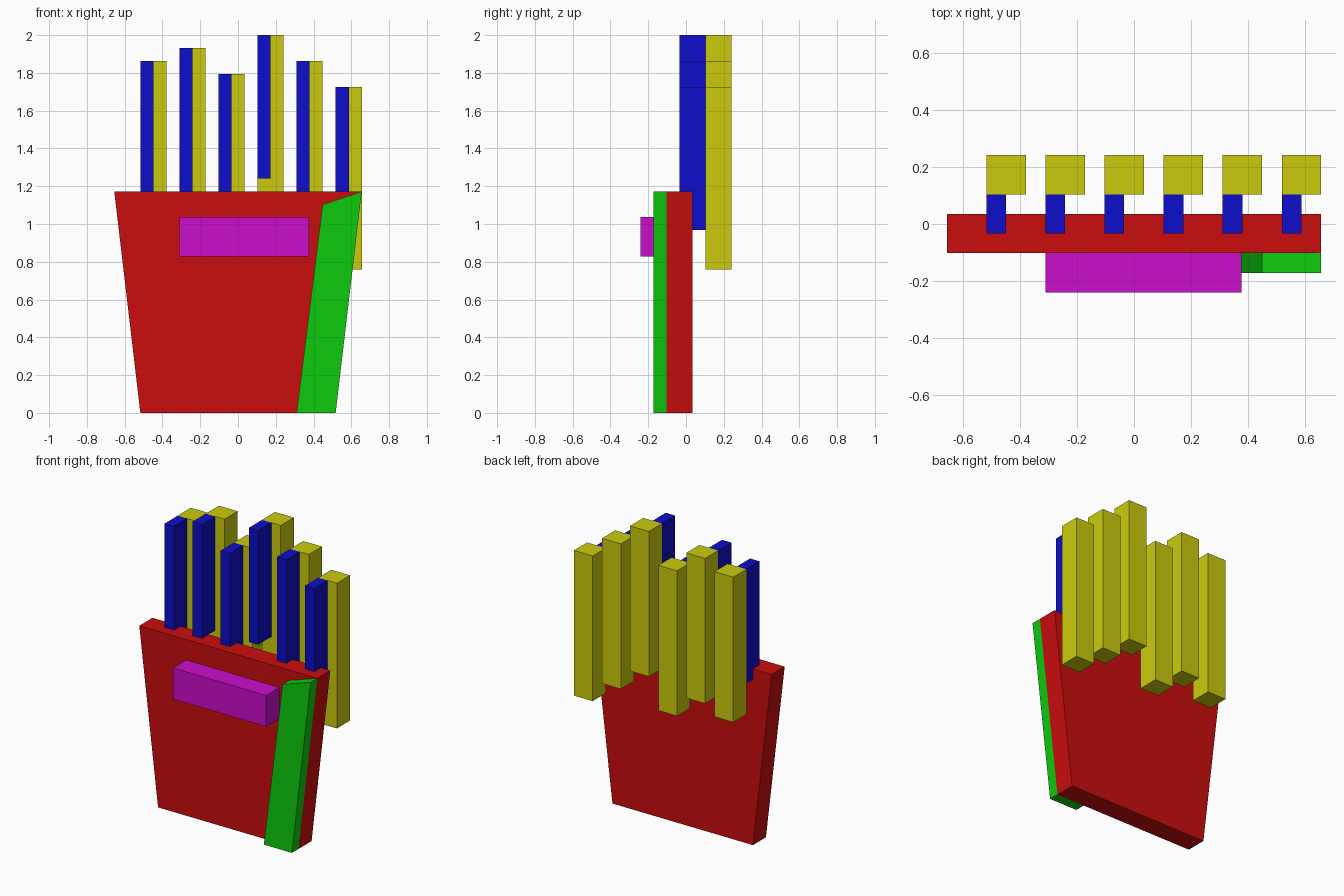
import bpy
import bmesh

if "Cube" in bpy.data.objects:
    bpy.data.objects.remove(bpy.data.objects["Cube"])


def material(name, rgb):
    m = bpy.data.materials.new(name)
    m.diffuse_color = (*rgb, 1.0)
    m.use_nodes = True
    m.node_tree.nodes["Principled BSDF"].inputs["Base Color"].default_value = m.diffuse_color
    return m


RED = material("red", (0.6, 0.004, 0.004))
GREEN = material("green", (0.004, 0.6, 0.004))
MAGENTA = material("magenta", (0.6, 0.004, 0.6))
YELLOW = material("yellow", (0.6, 0.6, 0.004))
BLUE = material("blue", (0.004, 0.004, 0.6))


def slab(name, profile, y0, y1, mat):
    """Extrude an x-z outline from y0 to y1."""
    bm = bmesh.new()
    face = bm.faces.new([bm.verts.new((x, y0, z)) for x, z in profile])
    ext = bmesh.ops.extrude_face_region(bm, geom=[face])
    verts = [g for g in ext["geom"] if isinstance(g, bmesh.types.BMVert)]
    bmesh.ops.translate(bm, verts=verts, vec=(0, y1 - y0, 0))
    bmesh.ops.recalc_face_normals(bm, faces=bm.faces)
    mesh = bpy.data.meshes.new(name)
    bm.to_mesh(mesh)
    bm.free()
    mesh.materials.append(mat)
    obj = bpy.data.objects.new(name, mesh)
    bpy.context.collection.objects.link(obj)
    return obj


def box(name, x0, x1, y0, y1, z0, z1, mat):
    return slab(name, [(x0, z0), (x1, z0), (x1, z1), (x0, z1)], y0, y1, mat)


# Tapered carton with its slanted side stripe and front label
slab("carton", [(-0.517, 0), (0.517, 0), (0.655, 1.172), (-0.655, 1.172)],
     -0.102, 0.035, RED)
slab("side_stripe", [(0.31, 0), (0.517, 0), (0.655, 1.172), (0.448, 1.103)],
     -0.171, -0.102, GREEN)
box("front_label", -0.31, 0.376, -0.24, -0.102, 0.829, 1.036, MAGENTA)

# Fries: a wide stick behind and a half-width stick in front, same tops
tops = [1.862, 1.931, 1.793, 2.0, 1.862, 1.726]
for i, top in enumerate(tops):
    x = -0.517 + i * 0.2069
    box(f"back_fry_{i + 1}", x, x + 0.138, 0.104, 0.242, top - 0.966, top, YELLOW)
    box(f"front_fry_{i + 1}", x, x + 0.069, -0.034, 0.104, top - 0.759, top, BLUE)
